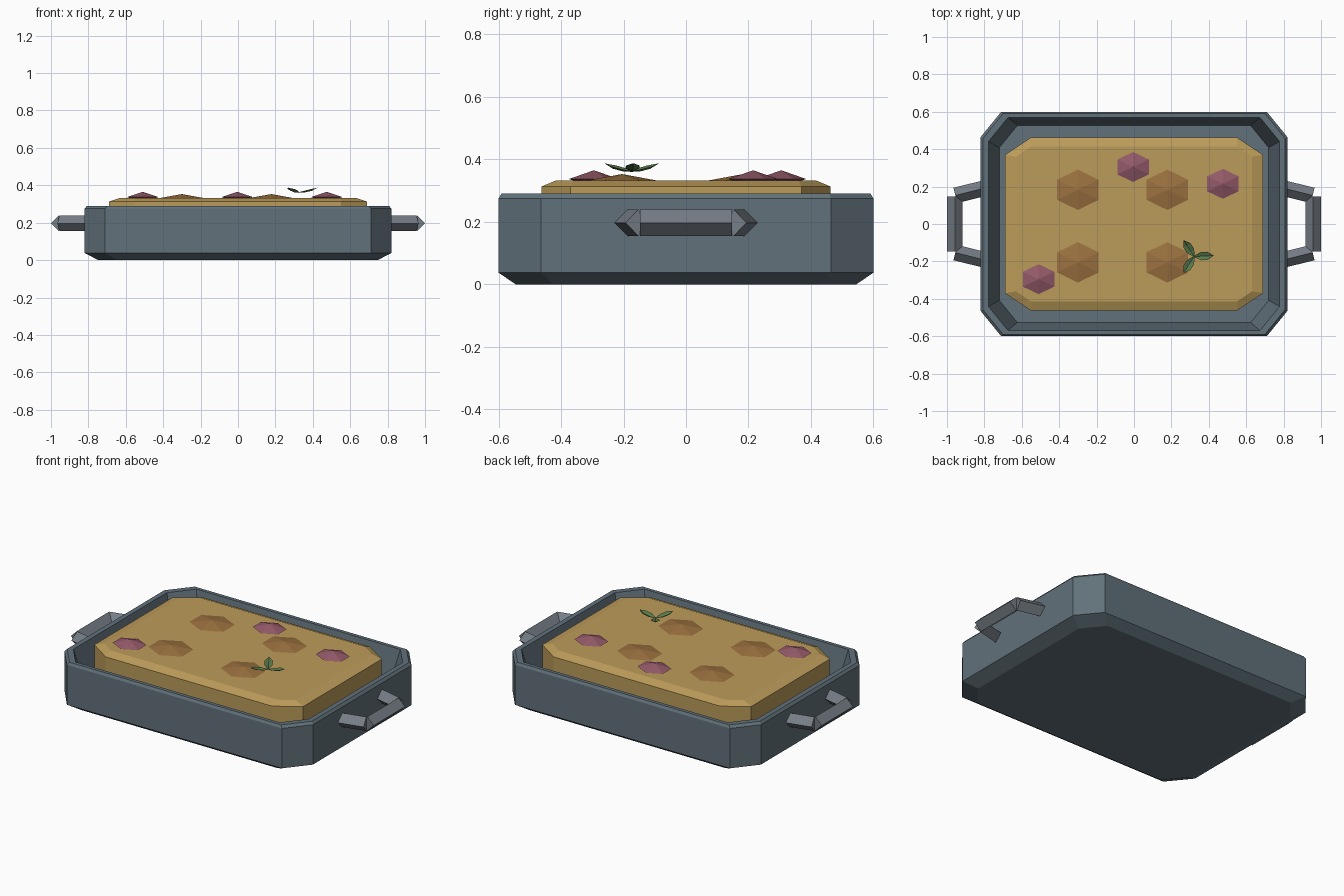
import bpy, bmesh, math
from mathutils import Vector

if "Cube" in bpy.data.objects:
    bpy.data.objects.remove(bpy.data.objects["Cube"])


def material(name, rgb):
    m = bpy.data.materials.new(name)
    m.diffuse_color = (*rgb, 1)
    m.use_nodes = True
    m.node_tree.nodes["Principled BSDF"].inputs["Base Color"].default_value = m.diffuse_color
    return m


PAN = material("slate", (0.12, 0.165, 0.195))
METAL = material("handle_grey", (0.18, 0.205, 0.235))
CRUST = material("golden", (0.50, 0.33, 0.10))
BROWN = material("toasted", (0.33, 0.165, 0.05))
PURPLE = material("plum", (0.29, 0.10, 0.14))
GREEN = material("leaf_green", (0.10, 0.19, 0.07))


def finish(bm, name, mat):
    bmesh.ops.recalc_face_normals(bm, faces=bm.faces)
    me = bpy.data.meshes.new(name)
    bm.to_mesh(me)
    bm.free()
    me.materials.append(mat)
    ob = bpy.data.objects.new(name, me)
    bpy.context.collection.objects.link(ob)
    return ob


def octagon(hx, hy, cx, cy):
    q = [(hx, cy), (cx, hy)]
    pts = []
    for sx, sy in ((1, 1), (-1, 1), (-1, -1), (1, -1)):
        part = [(x * sx, y * sy) for x, y in q]
        pts += part if sx * sy > 0 else part[::-1]
    return pts


def loft(name, rings, mat):
    """Closed solid through a list of (outline, z), capped at both ends."""
    bm = bmesh.new()
    loops = [[bm.verts.new((x, y, z)) for x, y in pts] for pts, z in rings]
    for a, b in zip(loops, loops[1:]):
        n = len(a)
        for i in range(n):
            bm.faces.new((a[i], a[(i + 1) % n], b[(i + 1) % n], b[i]))
    bm.faces.new(loops[0][::-1])
    bm.faces.new(loops[-1])
    return finish(bm, name, mat)


def outline(s):
    return octagon(0.82 * s, 0.60 * s, 0.71 * s, 0.465 * s)


# Hollow pan: underside, wall, rim, inner wall, floor
loft("pan", [(outline(s), z) for s, z in
             ((0.91, 0), (1, 0.037), (1, 0.275), (0.985, 0.29),
              (0.949, 0.29), (0.878, 0.06))], PAN)

# Baked filling with bevelled top edge
loft("filling", [(octagon(0.69, 0.463, 0.55, 0.37), 0.06),
                 (octagon(0.69, 0.463, 0.55, 0.37), 0.313),
                 (octagon(0.63, 0.415, 0.55, 0.36), 0.333)], CRUST)


# Flattened six-sided toppings
def topping(name, x, y, rx, ry, rz, z, mat):
    bm = bmesh.new()
    bmesh.ops.create_uvsphere(bm, u_segments=6, v_segments=2, radius=1)
    bmesh.ops.scale(bm, vec=(rx, ry, rz), verts=bm.verts)
    bmesh.ops.translate(bm, vec=(x, y, z), verts=bm.verts)
    finish(bm, name, mat)


for x in (-0.30, 0.178):
    for y in (0.183, -0.205):
        topping("toasted_spot", x, y, 0.128, 0.108, 0.02, 0.333, BROWN)
for x, y in ((-0.005, 0.305), (0.475, 0.215), (-0.51, -0.295)):
    topping("onion_piece", x, y, 0.097, 0.08, 0.028, 0.337, PURPLE)


# Handles: four-sided bars
def bar(name, a, b, r=0.042):
    a, b = Vector(a), Vector(b)
    d = b - a
    side = d.normalized().cross(Vector((0, 0, 1))) * r
    up = Vector((0, 0, r))
    bm = bmesh.new()
    ends = [[bm.verts.new(p + o) for o in (side, up, -side, -up)] for p in (a, b)]
    for i in range(4):
        j = (i + 1) % 4
        bm.faces.new((ends[0][i], ends[0][j], ends[1][j], ends[1][i]))
    for e in ends:
        bm.faces.new(e)
    finish(bm, name, METAL)


H = 0.197
for s in (-1, 1):
    bar("handle_grip", (0.958 * s, -0.148, H), (0.958 * s, 0.148, H))
    for t in (-1, 1):
        bar("handle_arm", (0.805 * s, 0.19 * t, H), (0.955 * s, 0.153 * t, H))


# Herb sprig: three folded, upturned leaves
def leaf(name, angle, length):
    d = Vector((math.cos(angle), math.sin(angle), 0))
    n = Vector((-d.y, d.x, 0))
    base = Vector((0.322, -0.174, 0))
    # distance, half width, ridge height, edge height
    stations = ((0, 0.003, 0.360, 0.362), (0.35, 0.022, 0.362, 0.371),
                (0.7, 0.022, 0.370, 0.380), (1, 0.002, 0.386, 0.387))
    bm = bmesh.new()
    rows = []
    for t, w, zm, ze in stations:
        c = base + d * length * t
        rows.append([bm.verts.new((p.x, p.y, z)) for p, z in
                     ((c - n * w, ze), (c, zm), (c + n * w, ze))])
    for a, b in zip(rows, rows[1:]):
        for i in range(2):
            bm.faces.new((a[i], b[i], b[i + 1], a[i + 1]))
    finish(bm, name, GREEN)


for i, deg in enumerate((3, 123, 237)):
    leaf("herb_leaf", math.radians(deg), 0.102)
